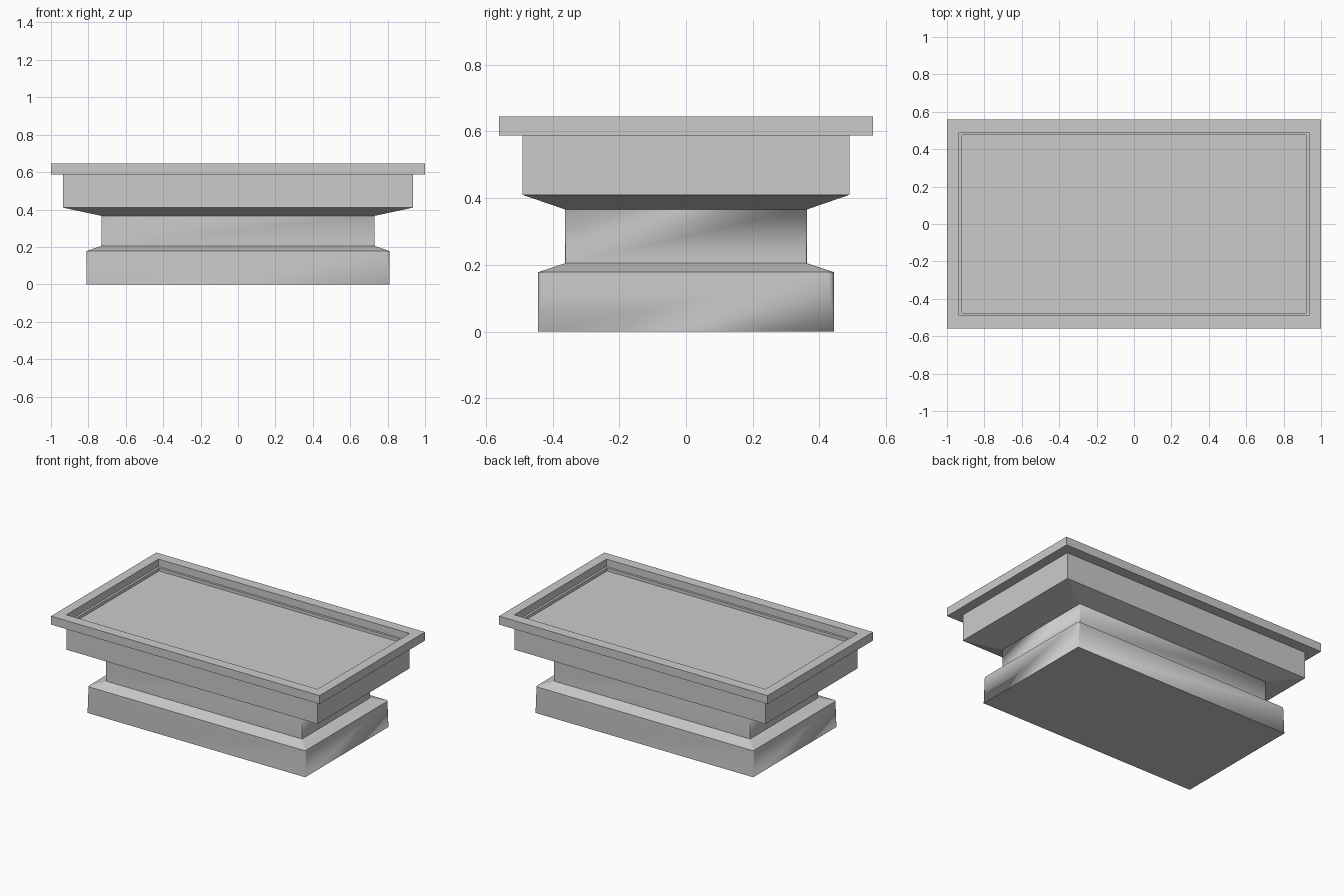
import bpy, bmesh, math

if "Cube" in bpy.data.objects:
    bpy.data.objects.remove(bpy.data.objects["Cube"])

def ring(x, y, z, r=0.0, seg=3):
    """Rectangle outline with rounded corners (square when r is 0)."""
    pts = []
    for i, (sx, sy) in enumerate(((1, 1), (-1, 1), (-1, -1), (1, -1))):
        if r == 0:
            pts += [(sx * x, sy * y, z)] * (seg + 1)
            continue
        for k in range(seg + 1):
            a = math.pi / 2 * (i + k / seg)
            pts.append((sx * (x - r) + r * math.cos(a),
                        sy * (y - r) + r * math.sin(a), z))
    return pts

def loft(name, rings, cap_start=False, cap_end=False):
    """Skin a stack of outlines into one shell."""
    bm = bmesh.new()
    loops = [[bm.verts.new(p) for p in ring(*r)] for r in rings]
    n = len(loops[0])
    for a, b in zip(loops, loops[1:]):
        for i in range(n):
            j = (i + 1) % n
            bm.faces.new((a[i], a[j], b[j], b[i]))
    if cap_start:
        bm.faces.new(loops[0][::-1])
    if cap_end:
        bm.faces.new(loops[-1])
    bmesh.ops.remove_doubles(bm, verts=bm.verts, dist=1e-5)
    me = bpy.data.meshes.new(name)
    bm.to_mesh(me)
    bm.free()
    ob = bpy.data.objects.new(name, me)
    bpy.context.collection.objects.link(ob)
    return ob

# plinth and neck: corners sharp at the foot, softened towards the top
pedestal = loft("pedestal", [
    (0.81, 0.443, 0.0),
    (0.81, 0.443, 0.178, 0.016),
    (0.73, 0.362, 0.205, 0.004),
    (0.73, 0.362, 0.366, 0.0),
], cap_start=True)
bpy.context.view_layer.objects.active = pedestal
pedestal.select_set(True)
bpy.ops.object.shade_smooth_by_angle(angle=math.radians(40))
wn = pedestal.modifiers.new("flat_sides", 'WEIGHTED_NORMAL')
wn.keep_sharp = True

# flared tray with overhanging rim, inner ledge and sunken floor
loft("tray", [
    (0.73, 0.362, 0.366),
    (0.935, 0.49, 0.41),
    (0.935, 0.49, 0.588),
    (1.0, 0.56, 0.588),
    (1.0, 0.56, 0.645),
    (0.935, 0.49, 0.645),
    (0.935, 0.49, 0.595),
    (0.92, 0.475, 0.595),
    (0.92, 0.475, 0.575),
], cap_end=True)
